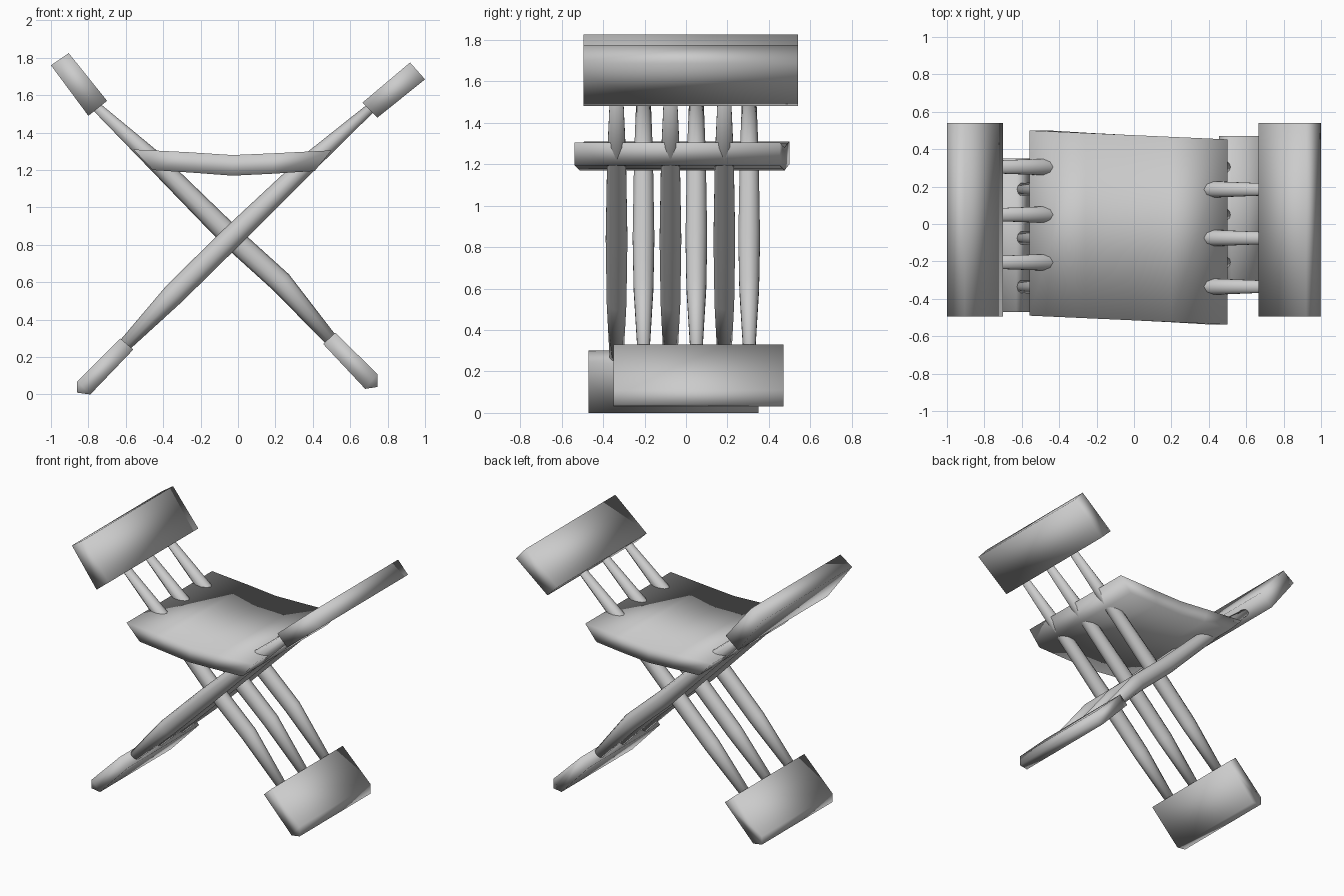
import bpy, bmesh, math
from mathutils import Vector

if "Cube" in bpy.data.objects:
    bpy.data.objects.remove(bpy.data.objects["Cube"], do_unlink=True)

GREY = (0.6, 0.6, 0.6, 1)
mat = bpy.data.materials.new("plain_grey")
mat.use_nodes = True
mat.diffuse_color = GREY
mat.node_tree.nodes["Principled BSDF"].inputs["Base Color"].default_value = GREY


def loft(name, rings):
    """Skin a row of closed rings, cap both ends and shade smooth."""
    bm = bmesh.new()
    loops = [[bm.verts.new(p) for p in ring] for ring in rings]
    for a, b in zip(loops, loops[1:]):
        for i in range(len(a)):
            j = (i + 1) % len(a)
            bm.faces.new((a[i], a[j], b[j], b[i]))
    bm.faces.new(loops[0])
    bm.faces.new(loops[-1])
    bmesh.ops.recalc_face_normals(bm, faces=bm.faces)
    for f in bm.faces:
        f.smooth = True
    mesh = bpy.data.meshes.new(name)
    bm.to_mesh(mesh)
    bm.free()
    mesh.materials.append(mat)
    obj = bpy.data.objects.new(name, mesh)
    bpy.context.collection.objects.link(obj)


def board(name, profile, y0, y1):
    """Extrude an x-z profile along y."""
    loft(name, [[(x, y, z) for x, z in profile] for y in (y0, y1)])


def spindle(name, stations, y, sides=10):
    """Tapered round bar through (x, z, thickness, width) stations."""
    top, foot = stations[0], stations[-1]
    along = Vector((foot[0] - top[0], 0, foot[1] - top[1])).normalized()
    across = Vector((-along.z, 0, along.x))
    rings = []
    for x, z, thick, width in stations:
        ring = []
        for k in range(sides):
            a = 2 * math.pi * k / sides
            ring.append(Vector((x, y, z)) + across * (math.cos(a) * thick / 2)
                        + Vector((0, math.sin(a) * width / 2, 0)))
        rings.append(ring)
    loft(name, rings)


# Crossing sets of three spindles
right_to_left = [(-.77, 1.55, .05, .07), (-.44, 1.245, .10, .095), (-.035, .84, .12, .11),
                 (.23, .60, .12, .10), (.50, .29, .07, .06)]
left_to_right = [(.73, 1.55, .05, .065), (.38, 1.24, .10, .095), (-.035, .84, .12, .11),
                 (-.34, .54, .12, .10), (-.61, .26, .07, .07)]
for n in range(3):
    spindle(f"right_spindle_{n + 1}", right_to_left, -.205 + n * .255)
    spindle(f"left_spindle_{n + 1}", left_to_right, -.335 + n * .26)

# Top rails
board("right_top_rail", [(-1, 1.76), (-.905, 1.825), (-.70, 1.57), (-.80, 1.49)], -.495, .54)
board("left_top_rail", [(.665, 1.56), (.92, 1.775), (1, 1.685), (.745, 1.48)], -.495, .54)

# Foot rails with clipped lower corners
board("left_foot", [(.455, .27), (.52, .33), (.745, .11), (.745, .04), (.68, .03)], -.35, .47)
board("right_foot", [(-.63, .30), (-.56, .24), (-.79, 0), (-.86, .01), (-.86, .07)], -.47, .35)

# Dished, slightly skewed seat: (top x, bottom x, top z) across its width
seat = []
for xt, xb, z in [(-.56, -.455, 1.31), (-.26, -.23, 1.295), (-.03, -.03, 1.28),
                  (.2, .18, 1.29), (.50, .41, 1.305)]:
    skew = -.045 * (xt + .56)
    front, back = -.49 + skew, .50 + skew
    seat.append([(xt, front, z), (xt, back, z), (xb, back, z - .11), (xb, front, z - .11)])
loft("seat", seat)
